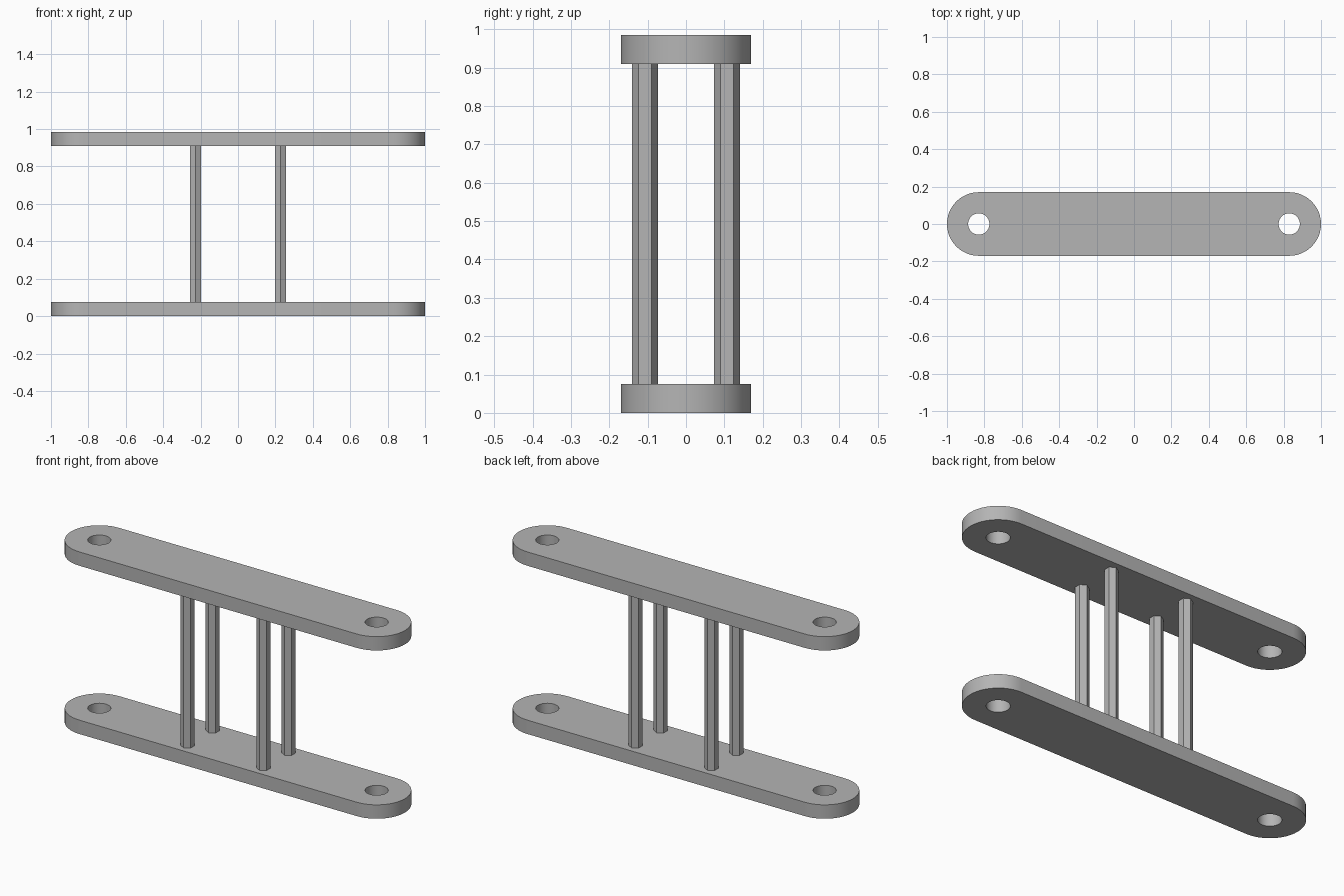
import bpy
import bmesh
from math import cos, sin, pi, radians

cube = bpy.data.objects.get("Cube")
if cube:
    bpy.data.objects.remove(cube, do_unlink=True)

HALF_WIDTH = 0.17
END_X = 1 - HALF_WIDTH          # centre of each rounded end and its hole
HOLE_RADIUS = 0.057
THICKNESS = 0.075
HEIGHT = 0.985
ROD_X, ROD_Y, ROD_RADIUS = 0.227, 0.107, 0.034

grey = bpy.data.materials.new("plain grey")
grey.use_nodes = True
colour = (0.46, 0.46, 0.46, 1)
grey.diffuse_color = colour
grey.node_tree.nodes["Principled BSDF"].inputs["Base Color"].default_value = colour


def arc(cx, radius, start, sweep, steps):
    return [(cx + radius * cos(start + sweep * i / steps),
             radius * sin(start + sweep * i / steps)) for i in range(steps + 1)]


def add_object(name, bm):
    bmesh.ops.recalc_face_normals(bm, faces=bm.faces)
    mesh = bpy.data.meshes.new(name)
    bm.to_mesh(mesh)
    bm.free()
    mesh.materials.append(grey)
    obj = bpy.data.objects.new(name, mesh)
    bpy.context.collection.objects.link(obj)
    return obj


def add_plate(name, z):
    """Round-ended bar with a through hole at each end."""
    bm = bmesh.new()
    loops = [arc(END_X, HALF_WIDTH, -pi / 2, pi, 24)
             + arc(-END_X, HALF_WIDTH, pi / 2, pi, 24)]
    loops += [arc(side * END_X, HOLE_RADIUS, 0, 2 * pi, 32)[:-1] for side in (-1, 1)]
    edges = []
    for loop in loops:
        verts = [bm.verts.new((x, y, z)) for x, y in loop]
        edges += [bm.edges.new((verts[i - 1], verts[i])) for i in range(len(verts))]
    bmesh.ops.triangle_fill(bm, edges=edges, use_beauty=True, normal=(0, 0, 1))
    raised = bmesh.ops.extrude_face_region(bm, geom=bm.faces[:], use_keep_orig=True)
    bmesh.ops.translate(bm, vec=(0, 0, THICKNESS),
                        verts=[g for g in raised["geom"] if isinstance(g, bmesh.types.BMVert)])
    obj = add_object(name, bm)
    bpy.ops.object.select_all(action="DESELECT")
    obj.select_set(True)
    bpy.context.view_layer.objects.active = obj
    bpy.ops.object.shade_smooth_by_angle(angle=radians(30))


def add_rod(name, x, y):
    """Hexagonal post with corners pointing front and back."""
    length = HEIGHT - 2 * THICKNESS
    bm = bmesh.new()
    bmesh.ops.create_cone(bm, cap_ends=True, segments=6, radius1=ROD_RADIUS,
                          radius2=ROD_RADIUS, depth=length)
    # Point the first corner along y whatever the primitive's start angle
    if max(v.co.y for v in bm.verts) < ROD_RADIUS * 0.95:
        for v in bm.verts:
            v.co.x, v.co.y = -v.co.y, v.co.x
    bmesh.ops.translate(bm, verts=bm.verts, vec=(x, y, HEIGHT / 2))
    add_object(name, bm)


add_plate("bottom_plate", 0)
add_plate("top_plate", HEIGHT - THICKNESS)

for side, sx in (("right", -1), ("left", 1)):
    for end, sy in (("front", -1), ("back", 1)):
        add_rod(f"{end}_{side}_rod", sx * ROD_X, sy * ROD_Y)
